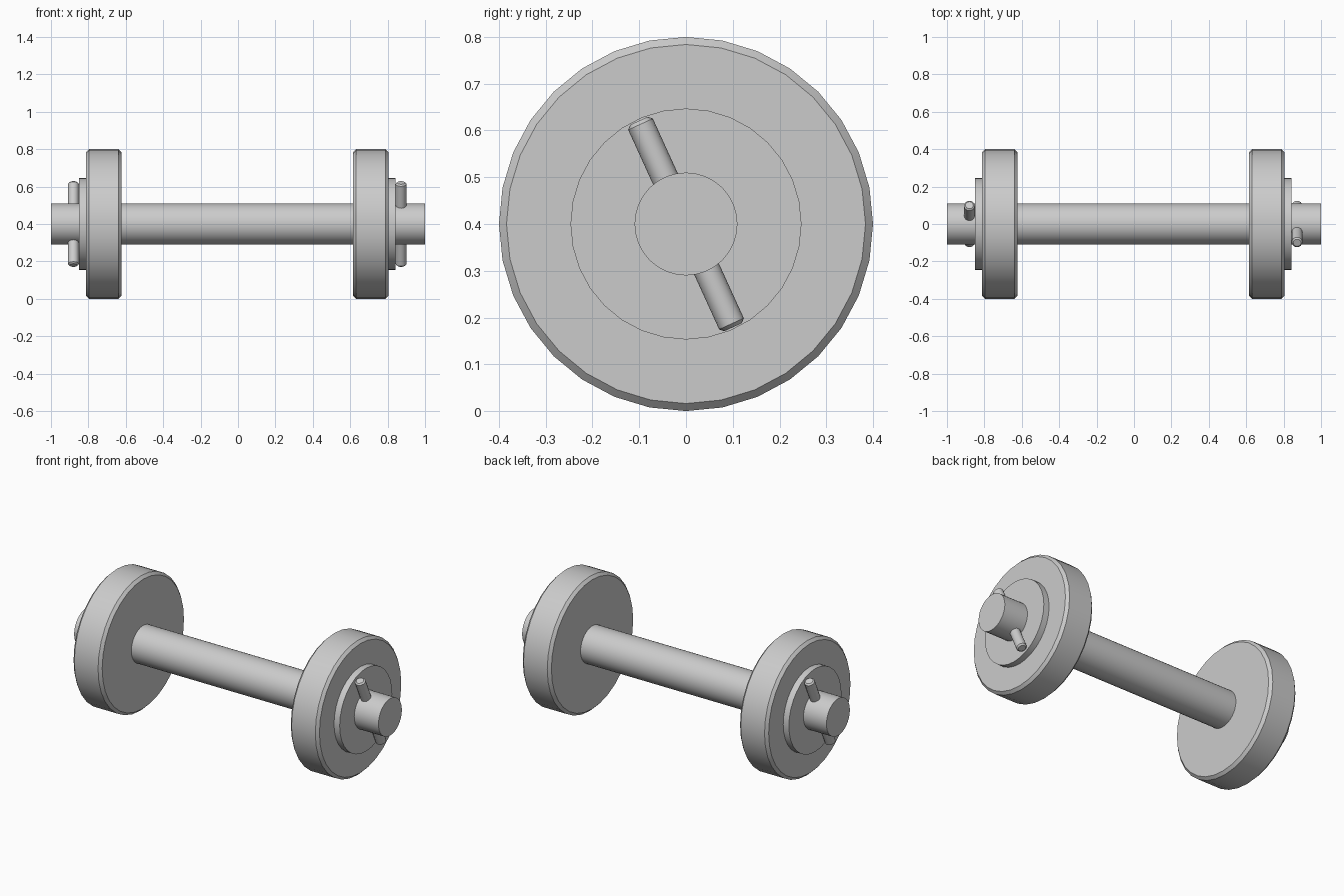
import bpy
import math
from mathutils import Matrix, Vector

cube = bpy.data.objects.get("Cube")
if cube:
    bpy.data.objects.remove(cube, do_unlink=True)

AXIS_Z = 0.4

steel = bpy.data.materials.new("grey_steel")
steel.use_nodes = True
GREY = (0.6, 0.6, 0.6, 1)
steel.diffuse_color = GREY
steel.node_tree.nodes["Principled BSDF"].inputs["Base Color"].default_value = GREY


def cylinder(name, x, radius, length, direction, sides=32, chamfer=0.0):
    """Cylinder centred on the bar axis at x, pointing along direction."""
    bpy.ops.mesh.primitive_cylinder_add(vertices=sides, radius=radius, depth=length)
    obj = bpy.context.object
    obj.name = name
    turn = Vector(direction).to_track_quat("Z", "Y").to_matrix().to_4x4()
    obj.matrix_world = Matrix.Translation((x, 0, AXIS_Z)) @ turn
    obj.data.materials.append(steel)
    if chamfer:
        bevel = obj.modifiers.new("rim_chamfer", "BEVEL")
        bevel.width = chamfer
        bevel.segments = 1
        bevel.limit_method = "ANGLE"
        bevel.angle_limit = math.radians(40)
        bpy.ops.object.modifier_apply(modifier=bevel.name)
    bpy.ops.object.shade_smooth_by_angle(angle=math.radians(30))
    return obj


# Bar running through both ends
cylinder("bar", 0, 0.11, 2.0, (1, 0, 0))

# Weight, collar and locking pin at each end; the pins lean opposite ways
tilt = math.radians(24.5)
for side, s in (("left", 1), ("right", -1)):
    shift = -0.004
    cylinder(side + "_weight", s * 0.714 + shift, 0.4, 0.188, (1, 0, 0), chamfer=0.016)
    cylinder(side + "_collar", s * 0.81 + shift, 0.247, 0.07, (1, 0, 0))
    cylinder(side + "_pin", s * 0.876 + shift, 0.029, 0.485,
             (0, -s * math.sin(tilt), math.cos(tilt)), sides=16, chamfer=0.008)
